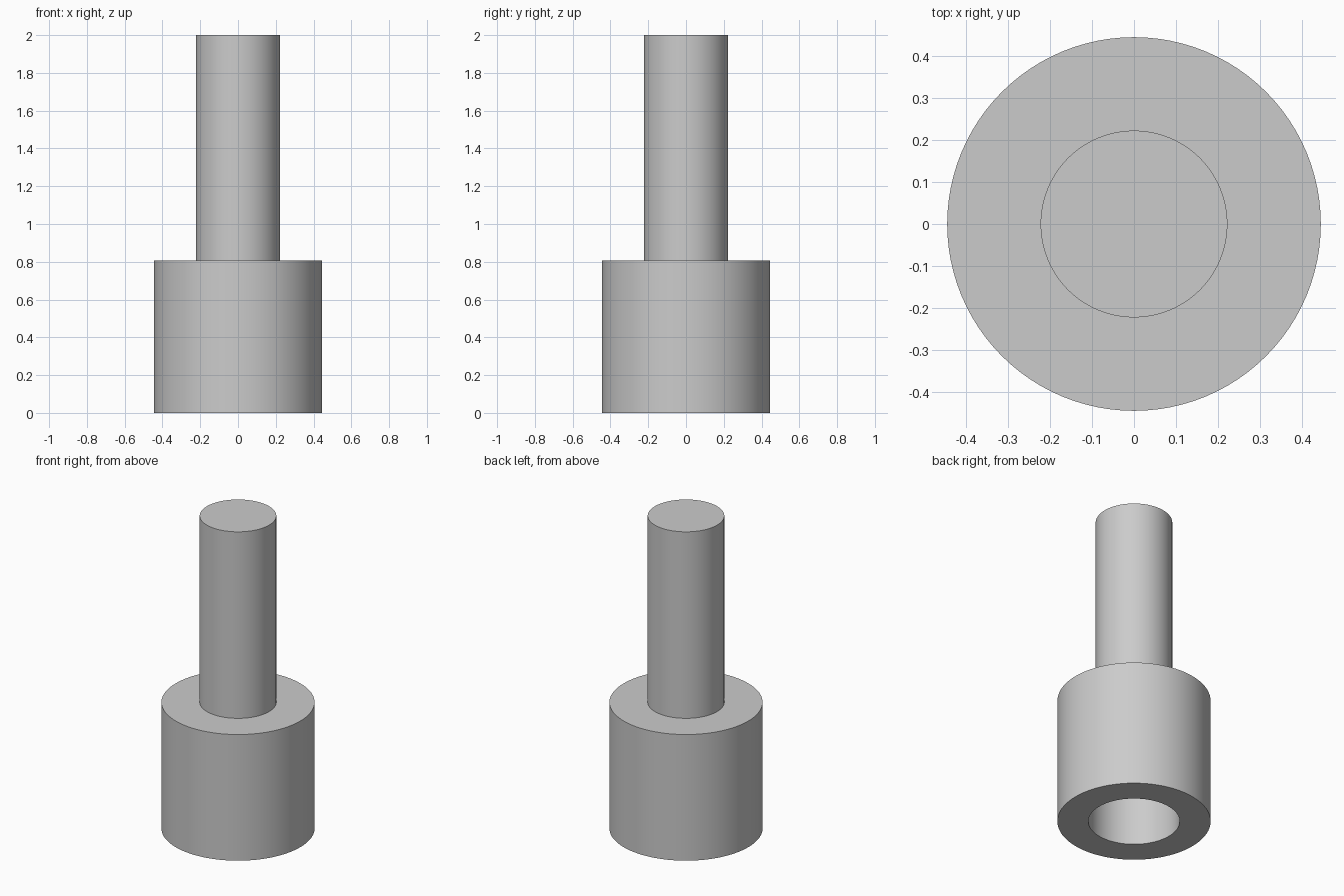
import bpy
import bmesh
from math import cos, sin, tau, radians

SIDES = 96

cube = bpy.data.objects.get("Cube")
if cube:
    bpy.data.objects.remove(cube, do_unlink=True)

grey = bpy.data.materials.new("light_grey")
grey.use_nodes = True
grey.diffuse_color = (0.6, 0.6, 0.6, 1)
grey.node_tree.nodes["Principled BSDF"].inputs["Base Color"].default_value = grey.diffuse_color


def lathe(name, profile):
    """Turn (radius, height) points around z and cap both ends."""
    bm = bmesh.new()
    rings = [[bm.verts.new((r * cos(tau * i / SIDES), r * sin(tau * i / SIDES), z))
              for i in range(SIDES)] for r, z in profile]
    for low, high in zip(rings, rings[1:]):
        for i in range(SIDES):
            j = (i + 1) % SIDES
            bm.faces.new((low[i], low[j], high[j], high[i]))
    bm.faces.new(rings[0])
    bm.faces.new(rings[-1])
    bmesh.ops.recalc_face_normals(bm, faces=bm.faces)
    mesh = bpy.data.meshes.new(name)
    bm.to_mesh(mesh)
    bm.free()
    mesh.materials.append(grey)
    obj = bpy.data.objects.new(name, mesh)
    bpy.context.collection.objects.link(obj)
    bpy.ops.object.select_all(action="DESELECT")
    obj.select_set(True)
    bpy.context.view_layer.objects.active = obj
    bpy.ops.object.shade_smooth_by_angle(angle=radians(30))
    return obj


BODY_R, STEM_R, BORE_R = 0.444, 0.222, 0.265
BODY_TOP, STEM_TOP, BORE_DEPTH = 0.807, 2.0, 0.6

# One turned piece: blind bore, socket body, shoulder and stem
lathe("socket_with_stem", [
    (BORE_R, BORE_DEPTH), (BORE_R, 0),
    (BODY_R, 0), (BODY_R, BODY_TOP),
    (STEM_R, BODY_TOP), (STEM_R, STEM_TOP),
])
